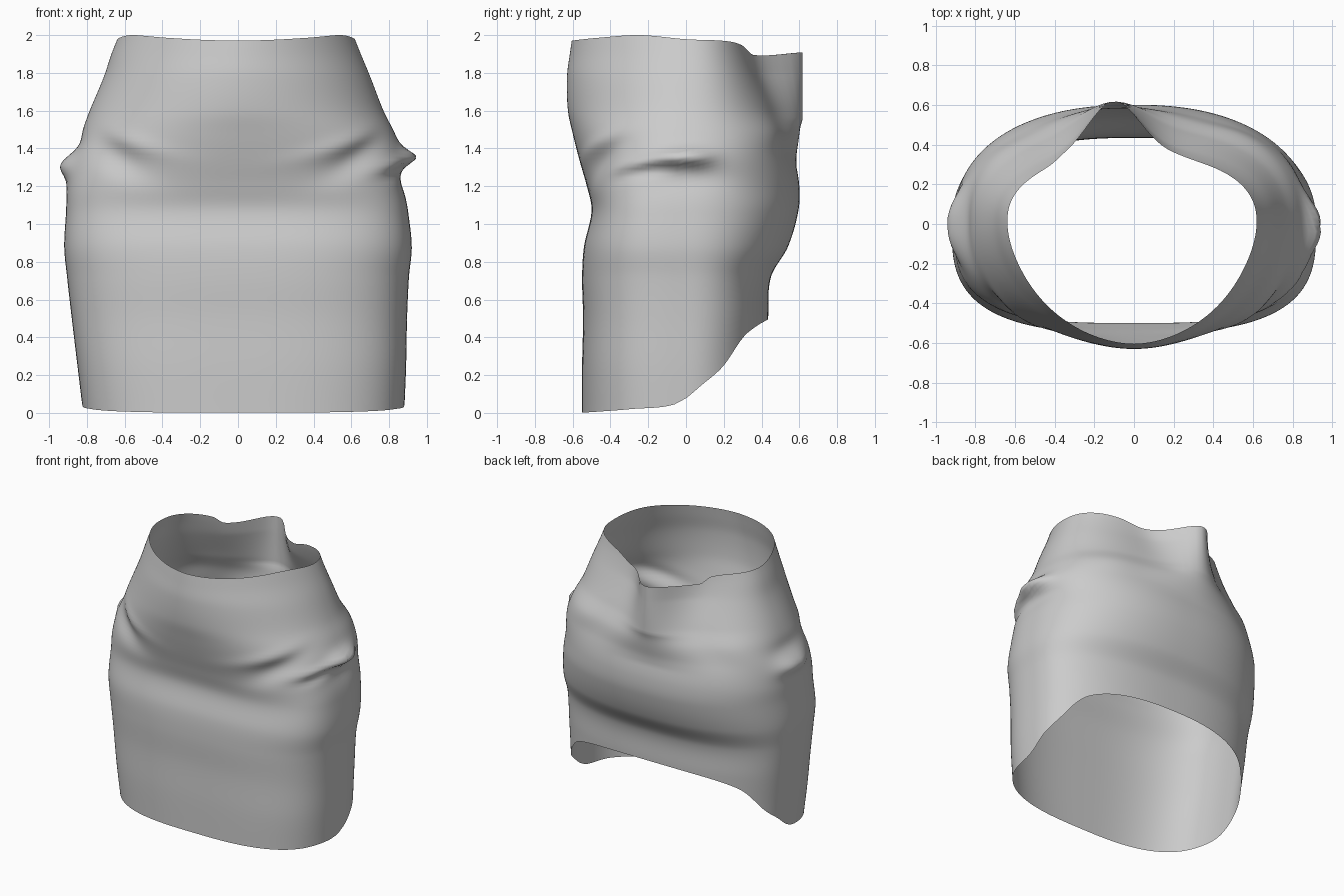
import bpy, bmesh
from math import cos, sin, pi, exp, copysign

# Cross-sections: z, left half-width, right half-width, front depth, back depth, front and back roundness
SECTIONS = [
    (0.00, .82, .88, .55, .43, 2.9, 2.3),
    (0.25, .85, .89, .55, .43, 3.0, 2.3),
    (0.50, .88, .895, .545, .435, 3.0, 2.4),
    (0.72, .905, .905, .55, .45, 3.0, 2.4),
    (0.88, .92, .92, .54, .54, 3.1, 2.3),
    (1.07, .91, .90, .50, .595, 3.2, 2.3),
    (1.20, .905, .88, .525, .60, 2.9, 2.3),
    (1.36, .875, .875, .57, .575, 2.4, 2.3),
    (1.48, .83, .83, .60, .56, 2.2, 2.3),
    (1.60, .785, .77, .625, .48, 2.0, 2.3),
    (1.78, .71, .70, .63, .39, 1.9, 2.4),
    (1.90, .67, .65, .615, .35, 1.85, 2.4),
    (2.00, .63, .61, .60, .33, 1.85, 2.4)]
# Edge heights by depth: y, z
HEM = [(-.56, 0), (-.3, .02), (-.05, .05), (.1, .16), (.2, .25), (.3, .40), (.37, .46), (.44, .5)]
RIM = [(-.62, 1.97), (-.48, 1.985), (-.25, 2.0), (0, 1.978), (.22, 1.968), (.30, 1.945), (.35, 1.895), (.63, 1.91)]
# Cloth folds: angle, z, angular spread, z spread, slope, amount
FOLDS = [
    (0.00, 1.35, .13, .035, .00, .065), (0.02, 1.25, .22, .05, .00, -.02),
    (pi, 1.31, .15, .045, .00, .055), (pi, 1.42, .20, .04, .00, -.015),
    (-.30, 1.33, .22, .022, .10, .022), (-.28, 1.28, .22, .025, .10, -.018),
    (-.85, 1.34, .22, .05, .25, -.035), (-.90, 1.42, .25, .03, .20, .015),
    (-2.3, 1.34, .22, .05, -.25, -.03), (-2.2, 1.42, .2, .03, -.2, .012),
    (1.20, 1.47, .18, .08, .10, -.02), (2.2, 1.47, .18, .08, -.10, -.02)]
AROUND, ROWS = 160, 84


def curve(table, t):
    """Smooth interpolation through table rows."""
    t = min(max(t, table[0][0]), table[-1][0])
    i = 0
    while i < len(table) - 2 and t > table[i + 1][0]:
        i += 1
    p, q = table[i], table[i + 1]
    a, b = table[max(i - 1, 0)], table[min(i + 2, len(table) - 1)]
    h = q[0] - p[0]
    u = (t - p[0]) / h
    out = []
    for k in range(1, len(p)):
        m0 = (q[k] - a[k]) / (q[0] - a[0]) * h
        m1 = (b[k] - p[k]) / (b[0] - p[0]) * h
        out.append((2*u**3 - 3*u*u + 1)*p[k] + (u**3 - 2*u*u + u)*m0
                   + (3*u*u - 2*u**3)*q[k] + (u**3 - u*u)*m1)
    return out


def surface(a, z):
    left, right, front, back, nf, nb = curve(SECTIONS, z)
    c, s = cos(a), sin(a)
    n = nb if s > 0 else nf
    x = (right if c > 0 else left) * copysign(abs(c) ** (2 / n), c)
    y = (back if s > 0 else front) * copysign(abs(s) ** (2 / n), s)
    # pinched ridge at the upper back
    if s > 0 and z > 1.3:
        fade = min((z - 1.3) / .25, 1)
        w = .13 + .1 * max(0, 1.8 - z)
        y += fade * max(0, .62 - back) * exp(-((x + .1) / w) ** 2 / 2) * min(1, s * 2)
    # folds
    for fa, fz, sa, sz, slope, amount in FOLDS:
        d = (a - fa + pi) % (2 * pi) - pi
        g = amount * exp(-(d / sa) ** 2 / 2 - ((z - fz - slope * d) / sz) ** 2 / 2)
        x += g * c
        y += g * s
    return x, y


bm = bmesh.new()
columns = []
for i in range(AROUND):
    a = 2 * pi * i / AROUND
    z0 = curve(HEM, surface(a, .3)[1])[0]
    z1 = curve(RIM, surface(a, 1.93)[1])[0]
    col = []
    for j in range(ROWS + 1):
        z = z0 + (z1 - z0) * j / ROWS
        col.append(bm.verts.new((*surface(a, z), z)))
    columns.append(col)
for i in range(AROUND):
    p, q = columns[i], columns[(i + 1) % AROUND]
    for j in range(ROWS):
        bm.faces.new((p[j], q[j], q[j + 1], p[j + 1]))

# Open cloth tube
mesh = bpy.data.meshes.new("skirt")
bm.to_mesh(mesh)
bm.free()
skirt = bpy.data.objects.new("skirt", mesh)
bpy.context.collection.objects.link(skirt)
for f in mesh.polygons:
    f.use_smooth = True
